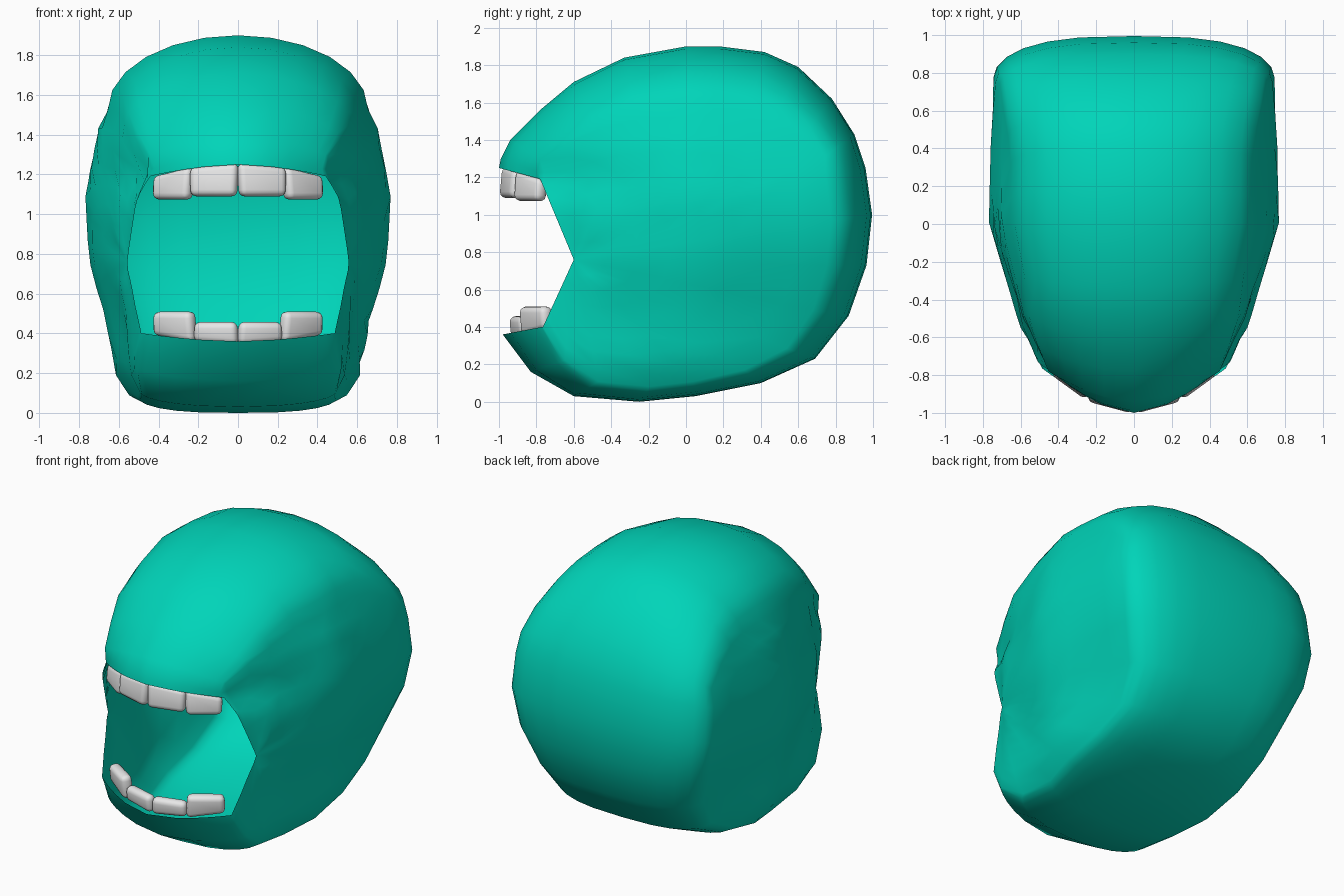
import bpy, bmesh
from math import sin, cos, pi, radians, exp
from mathutils import Matrix, Vector

cube = bpy.data.objects.get("Cube")
if cube:
    bpy.data.objects.remove(cube, do_unlink=True)


def make_material(name, colour):
    mat = bpy.data.materials.new(name)
    mat.use_nodes = True
    mat.diffuse_color = colour
    mat.node_tree.nodes["Principled BSDF"].inputs["Base Color"].default_value = colour
    return mat


def make_object(name, bm, mat):
    mesh = bpy.data.meshes.new(name)
    bm.to_mesh(mesh)
    bm.free()
    mesh.materials.append(mat)
    mesh.polygons.foreach_set("use_smooth", [True] * len(mesh.polygons))
    obj = bpy.data.objects.new(name, mesh)
    bpy.context.collection.objects.link(obj)


def interpolate(table, value):
    """Piecewise linear lookup in a list of (position, result) pairs."""
    for (a, fa), (b, fb) in zip(table, table[1:]):
        if value <= b:
            return fa + (fb - fa) * max(0, value - a) / (b - a)
    return table[-1][1]


def clamp(value):
    return min(1, max(0, value))


teal = make_material("teal skin", (0.0, 0.66, 0.485, 1))
ivory = make_material("tooth white", (0.8, 0.8, 0.8, 1))

# Centre line of the head (y, z), from upper lip over the crown to lower lip
PROFILE = [(-1, 1.25), (-.99, 1.3), (-.94, 1.4), (-.78, 1.56), (-.6, 1.71),
           (-.33, 1.84), (0, 1.9), (.18, 1.9), (.42, 1.87), (.6, 1.79),
           (.78, 1.62), (.9, 1.43), (.96, 1.25), (.995, 1), (.965, .73),
           (.87, .46), (.69, .23), (.4, .1), (.05, .03), (-.25, 0),
           (-.6, .03), (-.83, .16), (-.98, .36)]
# Half width by depth, and its scale by height
WIDTH = [(-1, .4), (-.78, .49), (-.6, .57), (-.54, .61), (0, .77), (.78, .75), (1, .7)]
SCALE = [(0, .62), (.06, .69), (.2, .82), (.46, .87), (.77, .98), (1.1, 1),
         (1.45, .91), (1.62, .78), (1.79, .62), (1.9, .5)]
# Size and squareness of the rounding by height: softer towards the crown
DEPTH_INSET = [(1.25, .22), (1.4, .17), (1.7, .22)]
HEIGHT_INSET = [(1.25, .22), (1.9, .62)]
SQUARENESS = [(1.25, .7), (1.85, 1)]
HINGE = (-.6, .76)
ROUND_STEPS, SIDE_STEPS = 6, 8


def half_width(y, z):
    scale = interpolate(SCALE, z)
    if z < HINGE[1]:
        # The jaw stays broad at the front
        scale += (1 - scale) * .85 * clamp((-.4 - y) / .3)
    # The nape tapers downwards
    scale *= 1 - .12 * clamp(y / .6) * clamp((.9 - z) / .6)
    # A hollow under the brow runs back from the mouth corner
    hollow = 1.21 - .12 * (y + .8)
    fade = exp(-((y + .65) / .35) ** 2)
    dent = .045 * fade * exp(-((z - hollow) / .08) ** 2)
    return interpolate(WIDTH, y) * scale - dent


def head_slice(y, z):
    """Points from the centre line round the side to the mouth corner."""
    power = interpolate(SQUARENESS, z)
    ey = y * (1 - interpolate(DEPTH_INSET, z))
    ez = z + interpolate(HEIGHT_INSET, z) * (.37 + .49 * z - z)
    edge = half_width(ey, ez)
    front = clamp((-.5 - y) / .45)
    points = []
    for i in range(ROUND_STEPS + 1):
        a = i / ROUND_STEPS * pi / 2
        across = sin(a) ** power
        drop = (1 - cos(a)) * (1 - front) + across ** 1.7 * front
        points.append(Vector((edge * across, y + (ey - y) * drop, z + (ez - z) * drop)))
    for i in range(1, SIDE_STEPS + 1):
        t = i / SIDE_STEPS
        sy, sz = ey + (HINGE[0] - ey) * t, ez + (HINGE[1] - ez) * t
        points.append(Vector((half_width(sy, sz), sy, sz)))
    return points


# Head: slices fanned about the mouth corners, open at the mouth
bm = bmesh.new()
rows = []
for y, z in PROFILE:
    half = head_slice(y, z)
    mirrored = [Vector((-p.x, p.y, p.z)) for p in reversed(half[1:])]
    rows.append([bm.verts.new(p) for p in mirrored + half])
for upper, lower in zip(rows, rows[1:]):
    for j in range(len(upper) - 1):
        bm.faces.new((upper[j], upper[j + 1], lower[j + 1], lower[j]))
bmesh.ops.remove_doubles(bm, verts=bm.verts, dist=.0005)
bmesh.ops.recalc_face_normals(bm, faces=bm.faces)
middle = Vector((0, 0, 1))
if sum(f.normal.dot(f.calc_center_median() - middle) for f in bm.faces) < 0:
    bmesh.ops.reverse_faces(bm, faces=bm.faces)
make_object("head_shell", bm, teal)


def tooth(name, centre, size, yaw, root, slope):
    """Rounded block whose root side (up or down) slopes along the lip."""
    bm = bmesh.new()
    bmesh.ops.create_cube(bm, size=1, matrix=Matrix.Diagonal((*size, 1)))
    for v in bm.verts:
        if v.co.z * root > 0:
            v.co.z += slope * v.co.x
        else:
            v.co.x *= .96
    bmesh.ops.bevel(bm, geom=bm.edges[:], offset=.03, segments=3,
                    profile=.5, affect='EDGES')
    turn = Matrix.Rotation(radians(yaw), 4, 'Z') @ Matrix.Rotation(radians(-6 * root), 4, 'X')
    bmesh.ops.transform(bm, matrix=Matrix.Translation(centre) @ turn, verts=bm.verts)
    make_object(name, bm, ivory)


# Teeth: two on each side of both jaws, following the lips
for side, s in (("left", 1), ("right", -1)):
    tooth("upper_inner_tooth_" + side, (s * .12, -.93, 1.167), (.25, .075, .155), s * 15, 1, s * -.08)
    tooth("upper_outer_tooth_" + side, (s * .325, -.83, 1.143), (.23, .075, .14), s * 36, 1, s * -.2)
    tooth("lower_inner_tooth_" + side, (s * .11, -.885, .405), (.23, .07, .105), s * 15, -1, s * .06)
    tooth("lower_outer_tooth_" + side, (s * .318, -.8, .442), (.24, .075, .135), s * 34, -1, s * .15)
